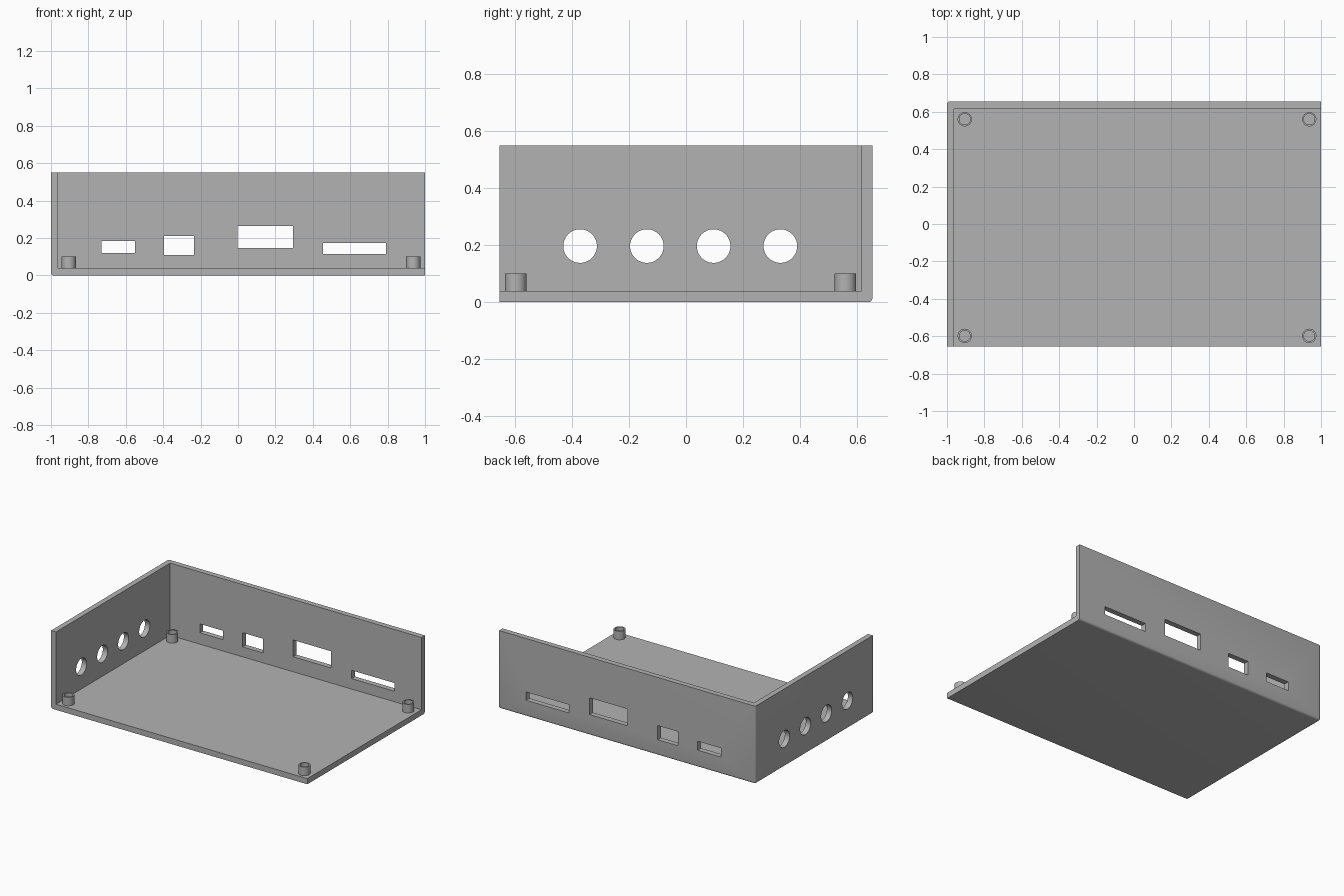
import bpy, bmesh, math
from mathutils import Matrix

cube = bpy.data.objects.get("Cube")
if cube:
    bpy.data.objects.remove(cube, do_unlink=True)

HX, HY, HEIGHT = 1.0, 0.655, 0.55
WALL, FLOOR, ROUND = 0.038, 0.04, 0.015

grey = bpy.data.materials.new("plain grey")
grey.use_nodes = True
colour = (0.45, 0.45, 0.45, 1)
grey.diffuse_color = colour
grey.node_tree.nodes["Principled BSDF"].inputs["Base Color"].default_value = colour


def to_object(bm, name):
    bmesh.ops.recalc_face_normals(bm, faces=bm.faces)
    mesh = bpy.data.meshes.new(name)
    bm.to_mesh(mesh)
    bm.free()
    mesh.materials.append(grey)
    ob = bpy.data.objects.new(name, mesh)
    bpy.context.collection.objects.link(ob)
    return ob


def box_mesh(low, high):
    bm = bmesh.new()
    size = [b - a for a, b in zip(low, high)]
    middle = [(a + b) / 2 for a, b in zip(low, high)]
    bmesh.ops.create_cube(bm, size=1, matrix=Matrix.Translation(middle) @ Matrix.Diagonal((*size, 1)))
    return bm


def select_only(ob):
    bpy.ops.object.select_all(action='DESELECT')
    ob.select_set(True)
    bpy.context.view_layer.objects.active = ob


def cut(ob, cutter):
    cutter.hide_render = True
    mod = ob.modifiers.new("cut", 'BOOLEAN')
    mod.operation, mod.solver, mod.object = 'DIFFERENCE', 'EXACT', cutter
    select_only(ob)
    bpy.ops.object.modifier_apply(modifier=mod.name)
    bpy.data.objects.remove(cutter, do_unlink=True)


# Tray block, rounded where the floor and the two walls meet outside
bm = box_mesh((-HX, -HY, 0), (HX, HY, HEIGHT))
bm.normal_update()
outer = {f for f in bm.faces if f.normal.x < -0.9 or f.normal.y > 0.9 or f.normal.z < -0.9}
edges = [e for e in bm.edges if all(f in outer for f in e.link_faces)]
bmesh.ops.bevel(bm, geom=edges, offset=ROUND, segments=5, profile=0.5, affect='EDGES')
tray = to_object(bm, "tray")

# Hollow, open at the front, left side and top
cut(tray, to_object(box_mesh((-HX + WALL, -2, FLOOR), (2, HY - WALL, 2)), "hollow_cutter"))

# Port openings in the back wall: x range, z range
for x0, x1, z0, z1 in [(-0.73, -0.55, 0.12, 0.183), (-0.396, -0.236, 0.11, 0.21),
                       (-0.003, 0.294, 0.146, 0.264), (0.455, 0.79, 0.114, 0.172)]:
    cut(tray, to_object(box_mesh((x0, HY - 0.1, z0), (x1, HY + 0.1, z1)), "port_cutter"))

# Row of round holes in the right wall
for i in range(4):
    bm = bmesh.new()
    place = Matrix.Translation((-HX, -0.372 + i * 0.2345, 0.197)) @ Matrix.Rotation(math.pi / 2, 4, 'Y')
    bmesh.ops.create_cone(bm, cap_ends=True, segments=48, radius1=0.059, radius2=0.059,
                          depth=0.2, matrix=place)
    cut(tray, to_object(bm, "hole_cutter"))

parts = [tray]

# Hollow mounting posts, spun from a wall profile
for side, x in (("right", -0.905), ("left", 0.937)):
    for end, y in (("front", -0.598), ("back", 0.56)):
        bm = bmesh.new()
        points = [(0.038, FLOOR - 0.01), (0.038, 0.1), (0.029, 0.1), (0.029, FLOOR - 0.01)]
        verts = [bm.verts.new((r, 0, z)) for r, z in points]
        ring = [bm.edges.new((verts[i], verts[(i + 1) % 4])) for i in range(4)]
        bmesh.ops.spin(bm, geom=verts + ring, cent=(0, 0, 0), axis=(0, 0, 1),
                       angle=math.tau, steps=32, use_merge=True)
        bmesh.ops.remove_doubles(bm, verts=bm.verts, dist=0.0001)
        post = to_object(bm, f"{end}_{side}_post")
        post.location = (x, y, 0)
        parts.append(post)

for ob in parts:
    select_only(ob)
    bpy.ops.object.shade_smooth_by_angle(angle=math.radians(30))
